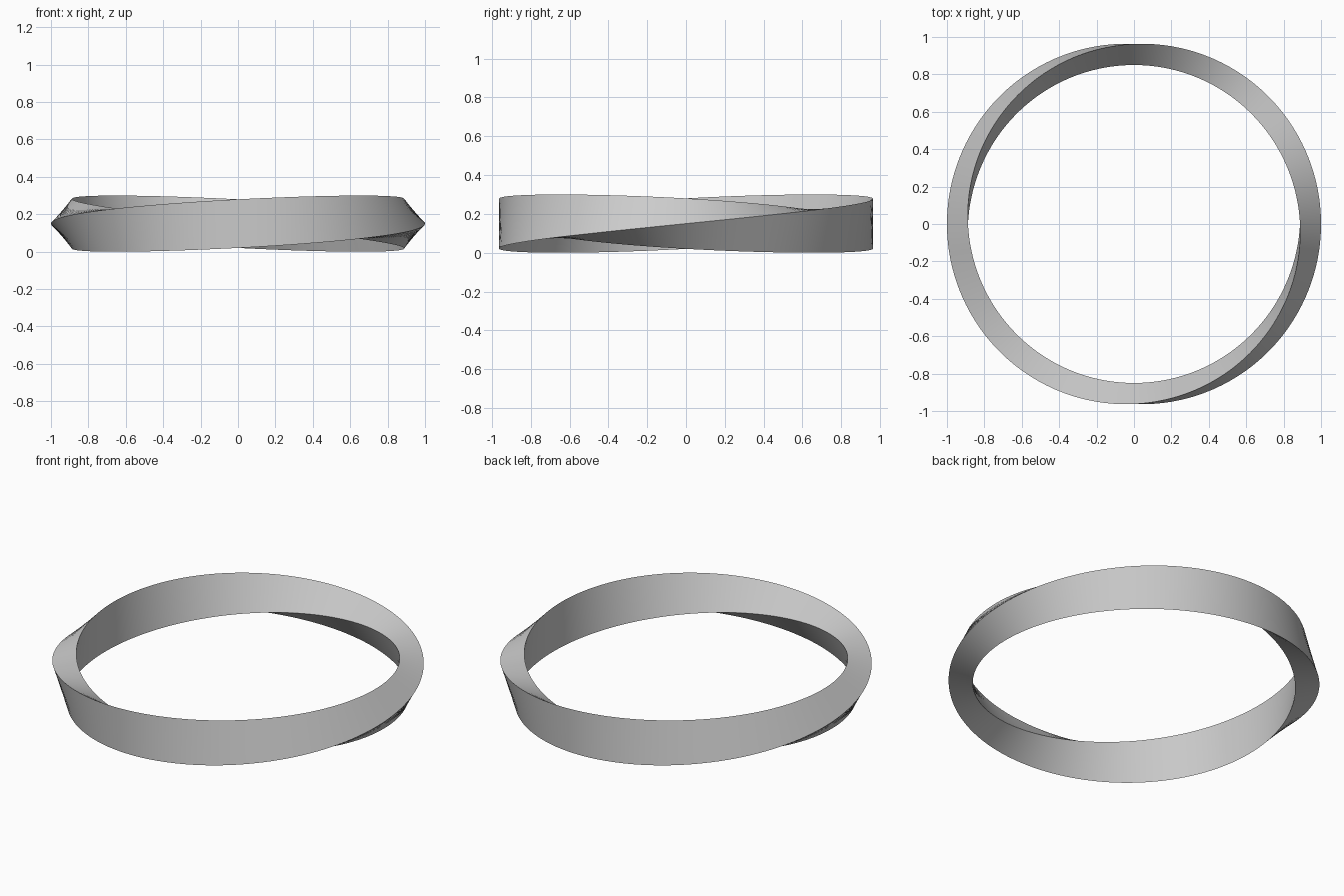
import bpy
import bmesh
from math import cos, sin, pi, radians

cube = bpy.data.objects.get("Cube")
if cube:
    bpy.data.objects.remove(cube, do_unlink=True)

SEGMENTS = 240        # steps around the ring
SIDES = 3             # triangular cross-section
TWIST = 2             # thirds of a turn gained over one lap
RING_RADIUS = 0.925
HALF_WIDTH = 0.075    # radial size of the section
HALF_HEIGHT = 0.15    # vertical size of the section

# Plain grey material
grey = bpy.data.materials.new("plain_grey")
grey.use_nodes = True
colour = (0.6, 0.6, 0.6, 1.0)
grey.diffuse_color = colour
grey.node_tree.nodes["Principled BSDF"].inputs["Base Color"].default_value = colour

# Twisted ring: a stretched triangle turning as it travels round the circle
bm = bmesh.new()
rings = []
for i in range(SEGMENTS):
    theta = 2 * pi * i / SEGMENTS
    ring = []
    for k in range(SIDES):
        phi = theta * TWIST / SIDES + 2 * pi * k / SIDES
        r = RING_RADIUS + HALF_WIDTH * cos(phi)
        z = HALF_HEIGHT * (1 + sin(phi))
        ring.append(bm.verts.new((r * cos(theta), r * sin(theta), z)))
    rings.append(ring)

# The last section joins the first with its corners shifted by the twist
first = rings[0]
rings.append([first[(k + TWIST) % SIDES] for k in range(SIDES)])
for a, b in zip(rings, rings[1:]):
    for k in range(SIDES):
        n = (k + 1) % SIDES
        bm.faces.new((a[k], b[k], b[n], a[n]))
bmesh.ops.recalc_face_normals(bm, faces=bm.faces)

mesh = bpy.data.meshes.new("twisted_ring")
bm.to_mesh(mesh)
bm.free()
mesh.materials.append(grey)
twisted_ring = bpy.data.objects.new("twisted_ring", mesh)
bpy.context.collection.objects.link(twisted_ring)

# Smooth along the ring, sharp along the three corners
bpy.ops.object.select_all(action='DESELECT')
twisted_ring.select_set(True)
bpy.context.view_layer.objects.active = twisted_ring
bpy.ops.object.shade_smooth_by_angle(angle=radians(30))
